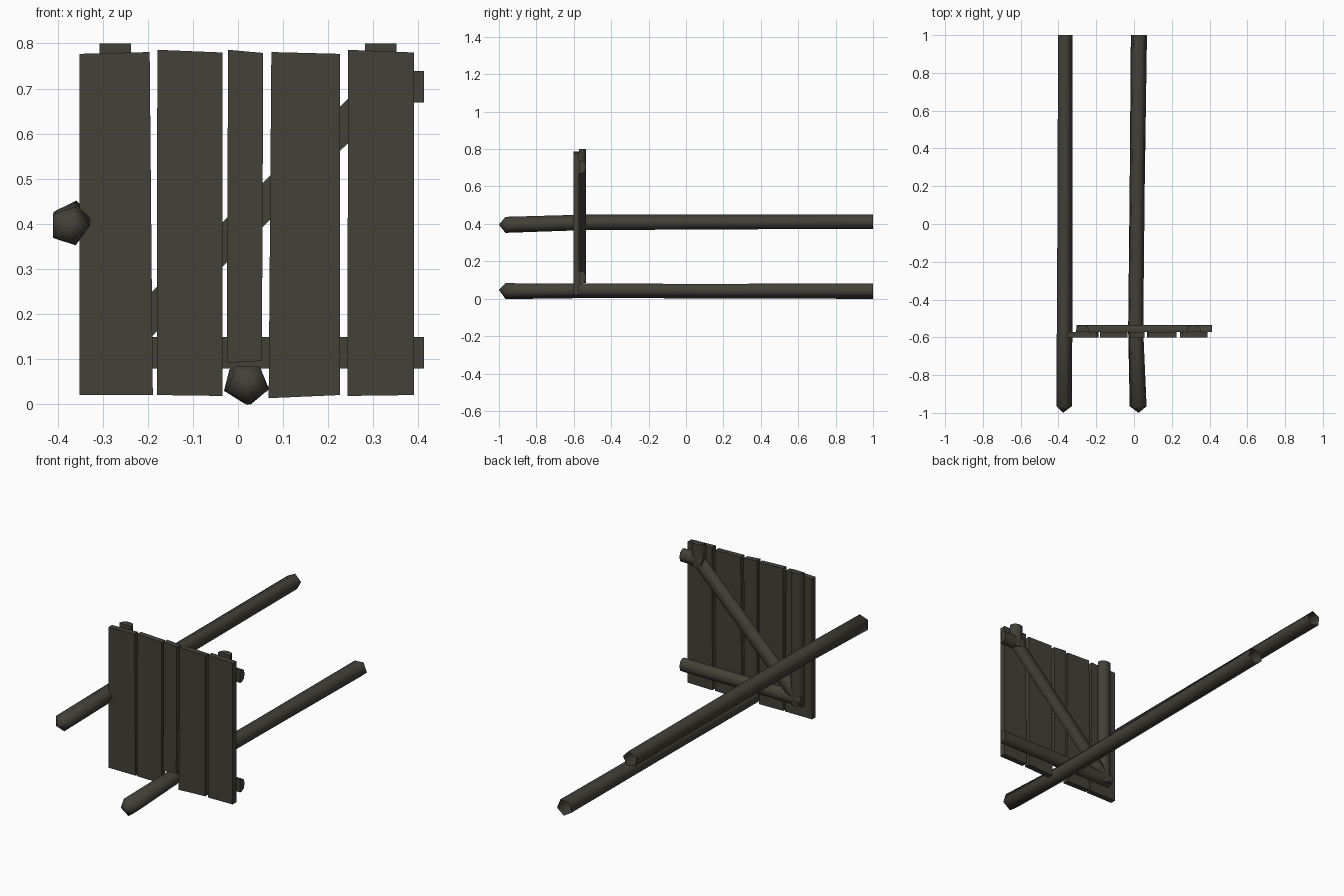
import bpy, bmesh, math
from mathutils import Vector

if "Cube" in bpy.data.objects:
    bpy.data.objects.remove(bpy.data.objects["Cube"])

wood = bpy.data.materials.new("dark_weathered_wood")
wood.diffuse_color = (0.054, 0.052, 0.040, 1)
wood.use_nodes = True
wood.node_tree.nodes["Principled BSDF"].inputs["Base Color"].default_value = wood.diffuse_color


def finish(name, bm, angle=60):
    bmesh.ops.recalc_face_normals(bm, faces=bm.faces[:])
    me = bpy.data.meshes.new(name)
    bm.to_mesh(me)
    bm.free()
    ob = bpy.data.objects.new(name, me)
    bpy.context.collection.objects.link(ob)
    me.materials.append(wood)
    bpy.ops.object.select_all(action='DESELECT')
    ob.select_set(True)
    bpy.context.view_layer.objects.active = ob
    bpy.ops.object.shade_smooth_by_angle(angle=math.radians(angle))
    return ob


def bridge(bm, a, b):
    n = len(a)
    for i in range(n):
        bm.faces.new((a[i], a[(i + 1) % n], b[(i + 1) % n], b[i]))


# upright planks: four front corners pushed back to a thickness
def plank(name, corners, y0=-0.602, y1=-0.571):
    bm = bmesh.new()
    rings = [[bm.verts.new((x, y, z)) for x, z in corners] for y in (y0, y1)]
    bridge(bm, *rings)
    for r in rings:
        bm.faces.new(r)
    finish(name, bm, 30)


plank("plank_1", [(-.352, .02), (-.189, .02), (-.196, .781), (-.352, .777)])
plank("plank_2", [(-.180, .02), (-.034, .018), (-.034, .780), (-.179, .786)])
plank("plank_3", [(-.025, .091), (.053, .096), (.056, .779), (-.022, .786)])
plank("plank_4", [(.068, .013), (.226, .020), (.226, .777), (.074, .781)])
plank("plank_5", [(.243, .018), (.390, .020), (.390, .780), (.244, .786)])

# half-round battens behind the planks
BATTEN = [(-.035, 0), (-.035, .013), (-.024, .031), (0, .037),
          (.024, .031), (.035, .013), (.035, 0)]


def batten(name, start, end):
    a, b = Vector(start), Vector(end)
    d = (b - a).normalized()
    side = Vector((-d.y, d.x))
    bm = bmesh.new()
    rings = []
    for p in (a, b):
        rings.append([bm.verts.new(((p + side * u).x, -.571 + v, (p + side * u).y))
                      for u, v in BATTEN])
    bridge(bm, *rings)
    for r in rings:
        bm.faces.new(r)
    finish(name, bm, 50)


batten("left_upright_batten", (-.272, .085), (-.272, .80))
batten("bottom_batten", (-.305, .114), (.413, .114))
batten("diagonal_batten", (-.272, .12), (.317, .70))
batten("corner_stub_up", (.317, .672), (.317, .80))
batten("corner_stub_side", (.282, .704), (.413, .704))


# five-sided logs with a pointed front end and an open back end
def log(name, rings, twist, tip):
    bm = bmesh.new()
    prev = None
    for x, y, z, r, extra in rings:
        ring = []
        for i in range(5):
            t = math.radians(twist + extra + 72 * i)
            ring.append(bm.verts.new((x + r * math.cos(t), y, z + r * math.sin(t))))
        if prev:
            bridge(bm, prev, ring)
        else:
            apex = bm.verts.new(tip)
            for i in range(5):
                bm.faces.new((apex, ring[i], ring[(i + 1) % 5]))
        prev = ring
    finish(name, bm, 75)


log("upper_log", [(-.374, -.965, .395, .045, 0), (-.370, -.55, .406, .044, 8),
                  (-.367, .25, .409, .042, 8), (-.366, 1, .410, .042, 8)],
    0, (-.376, -1, .396))
log("lower_log", [(.022, -.965, .045, .047, 0), (.008, -.56, .045, .042, 4),
                  (.016, .2, .044, .042, 4), (.025, 1, .044, .045, 4)],
    -90, (.024, -1, .047))
